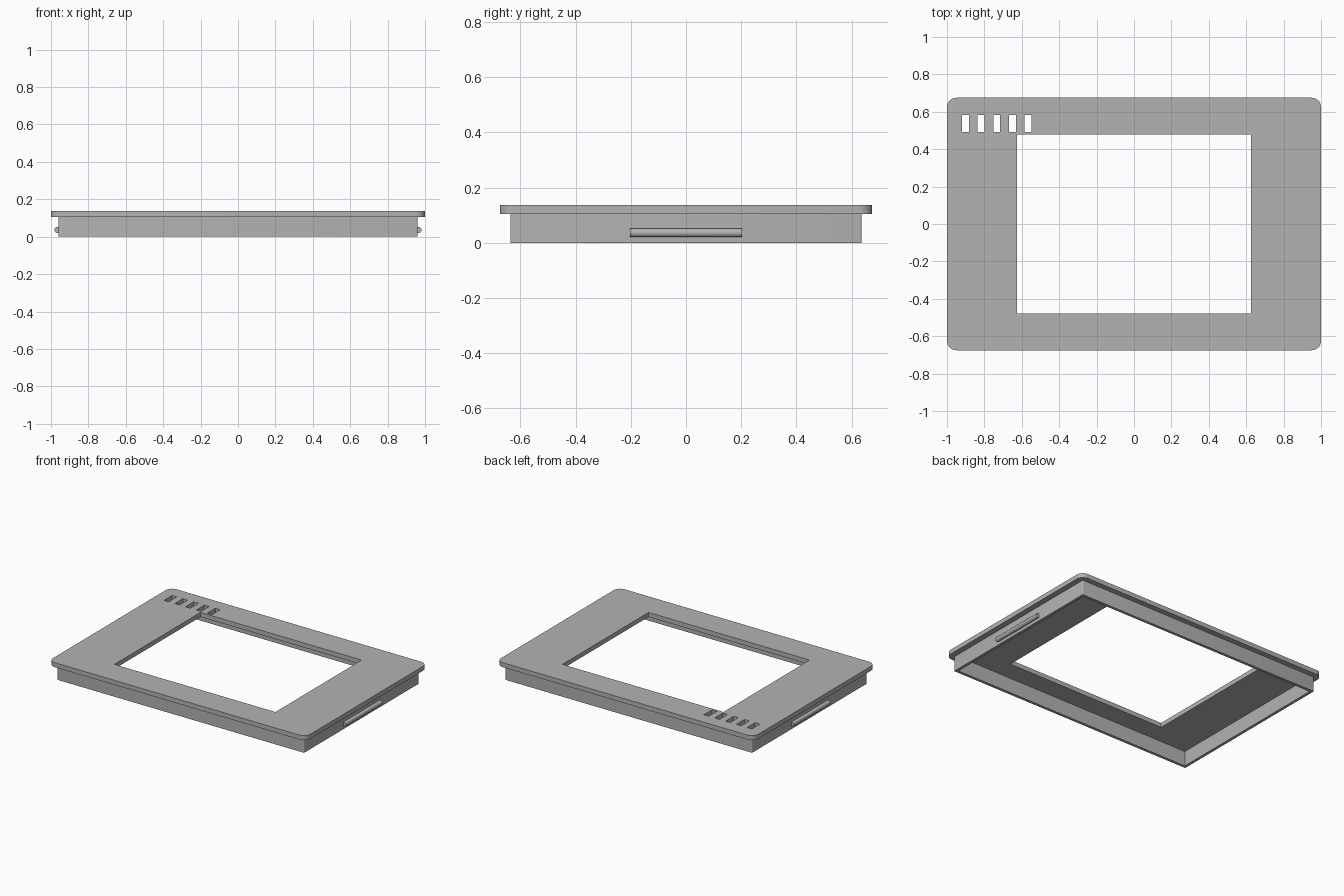
import bpy, bmesh, math
from mathutils import Matrix

cube = bpy.data.objects.get("Cube")
if cube:
    bpy.data.objects.remove(cube, do_unlink=True)

grey = bpy.data.materials.new("mid grey")
grey.use_nodes = True
colour = (0.45, 0.45, 0.45, 1)
grey.diffuse_color = colour
grey.node_tree.nodes["Principled BSDF"].inputs["Base Color"].default_value = colour


def finish(name, bm):
    """Turn a bmesh into a named, clean, sharp-edged object."""
    bmesh.ops.remove_doubles(bm, verts=bm.verts, dist=0.0002)
    bmesh.ops.recalc_face_normals(bm, faces=bm.faces)
    mesh = bpy.data.meshes.new(name)
    bm.to_mesh(mesh)
    bm.free()
    mesh.materials.clear()
    mesh.materials.append(grey)
    obj = bpy.data.objects.new(name, mesh)
    bpy.context.collection.objects.link(obj)
    bpy.ops.object.select_all(action='DESELECT')
    obj.select_set(True)
    bpy.context.view_layer.objects.active = obj
    bpy.ops.object.shade_smooth_by_angle(angle=math.radians(30))
    return obj


def rectangle(width, depth, x=0, y=0, radius=0, steps=8):
    """Outline of a rectangle, optionally with rounded corners."""
    points = []
    for k, (sx, sy) in enumerate([(1, 1), (-1, 1), (-1, -1), (1, -1)]):
        cx = x + sx * (width / 2 - radius)
        cy = y + sy * (depth / 2 - radius)
        for i in range(steps + 1 if radius else 1):
            a = (k + i / steps) * math.pi / 2
            points.append((cx + radius * math.cos(a), cy + radius * math.sin(a)))
    return points


def slab(name, outlines, bottom, top):
    """Extrude an outline; any further outlines inside it become holes."""
    curve = bpy.data.curves.new(name + "_profile", 'CURVE')
    curve.dimensions = '2D'
    curve.fill_mode = 'BOTH'
    curve.extrude = (top - bottom) / 2
    for outline in outlines:
        spline = curve.splines.new('POLY')
        spline.points.add(len(outline) - 1)
        for point, (x, y) in zip(spline.points, outline):
            point.co = (x, y, 0, 1)
        spline.use_cyclic_u = True
    helper = bpy.data.objects.new(name + "_profile", curve)
    bpy.context.collection.objects.link(helper)
    bpy.context.view_layer.update()
    mesh = bpy.data.meshes.new_from_object(
        helper.evaluated_get(bpy.context.evaluated_depsgraph_get()))
    bm = bmesh.new()
    bm.from_mesh(mesh)
    bmesh.ops.translate(bm, verts=bm.verts, vec=(0, 0, (top + bottom) / 2))
    bpy.data.objects.remove(helper)
    bpy.data.curves.remove(curve)
    bpy.data.meshes.remove(mesh)
    return finish(name, bm)


# Face plate with the window and a row of vent slots
rim_z, top_z = 0.105, 0.137
slots = [rectangle(0.037, 0.09, -0.902 + 0.084 * i, 0.538) for i in range(5)]
slab("face_plate",
     [rectangle(2, 1.35, radius=0.05), rectangle(1.252, 0.956)] + slots,
     rim_z, top_z)

# Thin wall below the plate, open underneath
slab("skirt_wall",
     [rectangle(1.92, 1.274, radius=0.006, steps=4), rectangle(1.88, 1.234)],
     0, rim_z)

# Round snap rail on each short side
for side, label in ((1, "left"), (-1, "right")):
    bm = bmesh.new()
    bmesh.ops.create_cone(
        bm, cap_ends=True, segments=32, radius1=0.016, radius2=0.016, depth=0.405,
        matrix=Matrix.Translation((side * 0.966, 0, 0.036))
        @ Matrix.Rotation(math.pi / 2, 4, 'X'))
    finish(label + "_snap_rail", bm)
